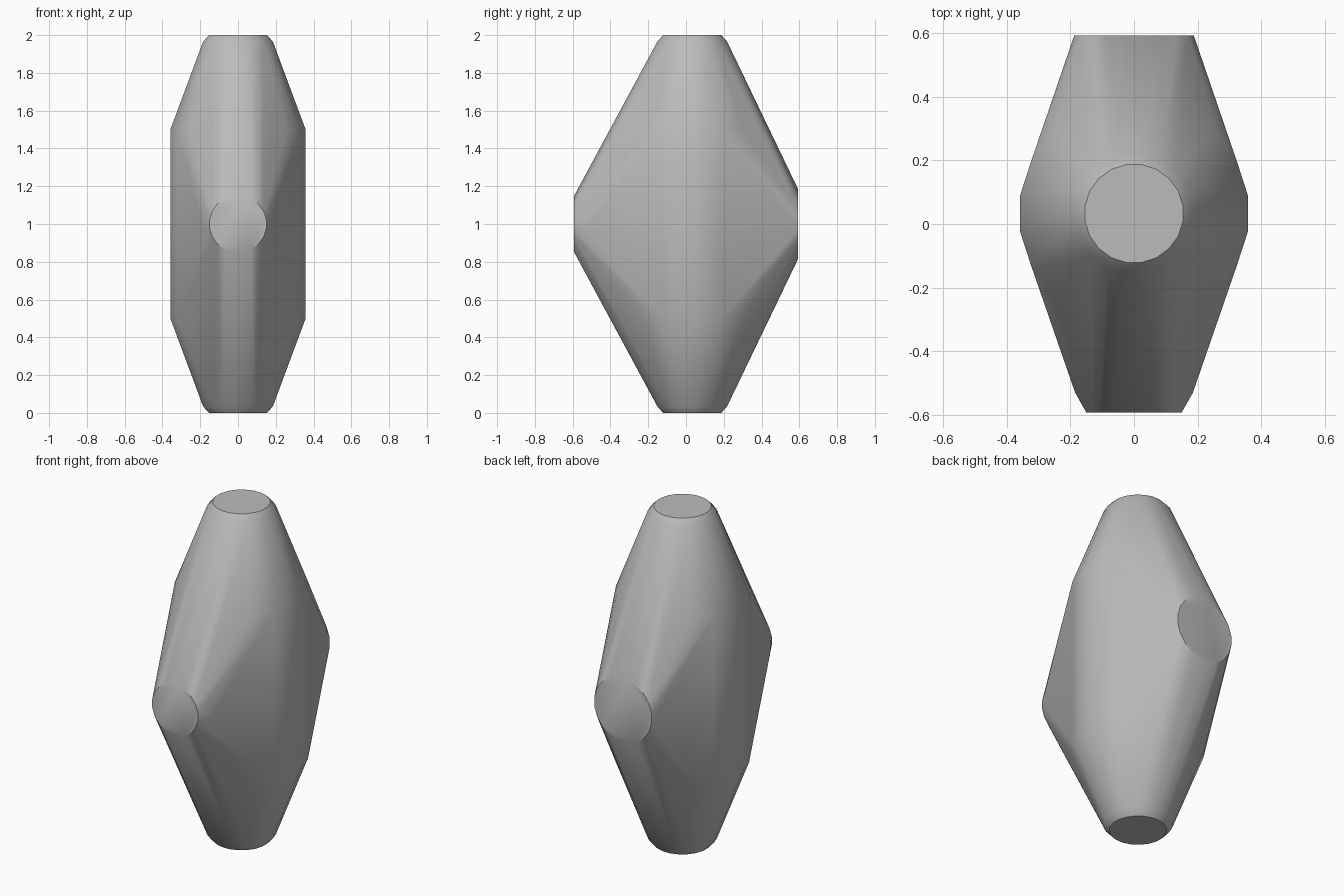
import bpy, bmesh, math
from mathutils import Vector

cube = bpy.data.objects.get("Cube")
if cube:
    bpy.data.objects.remove(cube, do_unlink=True)

SIDES = 20
AXIS_Y = 0.033   # the vertical axis sits slightly behind the middle


def ring(bm, centre, radius, u, v):
    """Circle of loose vertices with flats facing the u and v axes."""
    r = radius / math.cos(math.pi / SIDES)
    for i in range(SIDES):
        a = 2 * math.pi * (i + 0.5) / SIDES
        bm.verts.new(Vector(centre) + r * (math.cos(a) * Vector(u) + math.sin(a) * Vector(v)))


X, Y, Z = (1, 0, 0), (0, 1, 0), (0, 0, 1)
bm = bmesh.new()

# Top and bottom caps with rims, and the wide middle drum
for s in (-1, 1):
    ring(bm, (0, AXIS_Y, 1 + s), 0.154, X, Y)
    ring(bm, (0, AXIS_Y, 1 + s * 0.965), 0.185, X, Y)
    ring(bm, (0, AXIS_Y, 1 + s * 0.5), 0.358, X, Y)

# Front cap with rim, and the plain back cap
ring(bm, (0, -0.592, 1), 0.15, X, Z)
ring(bm, (0, -0.53, 1), 0.185, X, Z)
ring(bm, (0, 0.592, 1), 0.188, X, Z)

# Wrap one convex skin around all rings
hull = bmesh.ops.convex_hull(bm, input=bm.verts[:])
bmesh.ops.delete(bm, geom=[v for v in bm.verts if not v.link_faces], context='VERTS')
bmesh.ops.dissolve_limit(bm, angle_limit=math.radians(0.3), verts=bm.verts[:], edges=bm.edges[:])
bmesh.ops.recalc_face_normals(bm, faces=bm.faces[:])

mesh = bpy.data.meshes.new("body")
bm.to_mesh(mesh)
bm.free()
body = bpy.data.objects.new("body", mesh)
bpy.context.collection.objects.link(body)

# Plain grey material
grey = bpy.data.materials.new("plain_grey")
grey.use_nodes = True
colour = (0.5, 0.5, 0.5, 1)
grey.diffuse_color = colour
grey.node_tree.nodes["Principled BSDF"].inputs["Base Color"].default_value = colour
mesh.materials.append(grey)

# Soft shading with crisp cap edges
bpy.ops.object.select_all(action='DESELECT')
body.select_set(True)
bpy.context.view_layer.objects.active = body
bpy.ops.object.shade_smooth_by_angle(angle=math.radians(30))
